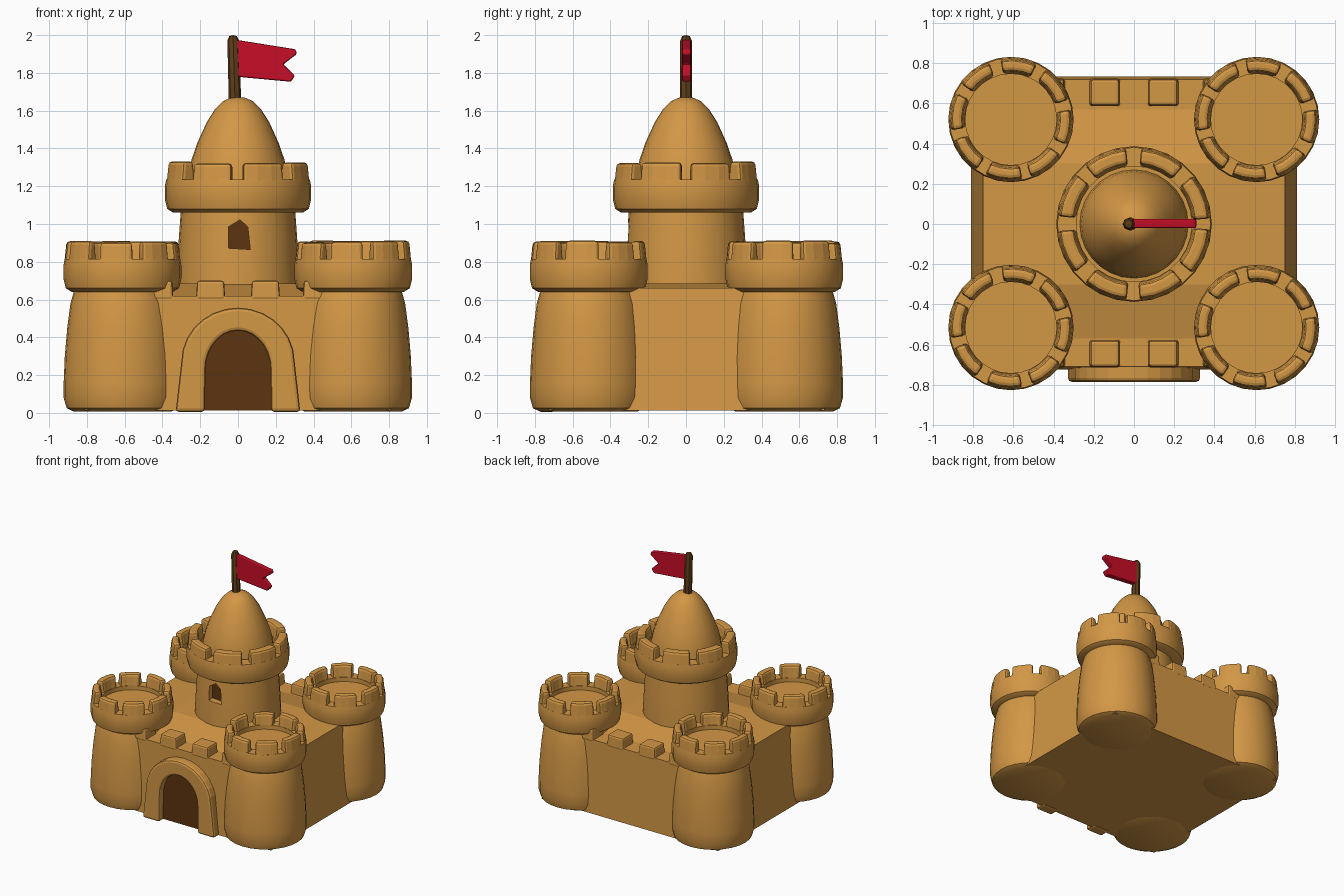
import bpy, bmesh, math, random
from mathutils import Vector

random.seed(4)
if "Cube" in bpy.data.objects:
    bpy.data.objects.remove(bpy.data.objects["Cube"])


def material(name, rgb):
    m = bpy.data.materials.new(name)
    m.use_nodes = True
    m.diffuse_color = (*rgb, 1)
    m.node_tree.nodes["Principled BSDF"].inputs["Base Color"].default_value = (*rgb, 1)
    return m


SAND = material("sand", (0.65, 0.31, 0.06))
DARK = material("dark_wood", (0.11, 0.034, 0.005))
POLE = material("pole_wood", (0.11, 0.046, 0.009))
RED = material("flag_red", (0.58, 0.004, 0.02))


def finish(bm, name, mat, bevel=0, smooth=None):
    bmesh.ops.recalc_face_normals(bm, faces=bm.faces)
    mesh = bpy.data.meshes.new(name)
    bm.to_mesh(mesh)
    bm.free()
    mesh.materials.append(mat)
    ob = bpy.data.objects.new(name, mesh)
    bpy.context.collection.objects.link(ob)
    if bevel:
        mod = ob.modifiers.new("worn_edges", "BEVEL")
        mod.width = bevel
        mod.segments = 2
        mod.limit_method = "ANGLE"
    if smooth:
        bpy.ops.object.select_all(action="DESELECT")
        ob.select_set(True)
        bpy.context.view_layer.objects.active = ob
        bpy.ops.object.shade_smooth_by_angle(angle=math.radians(smooth))
    return ob


def lathe(name, profile, cx, cy, mat=SAND, sides=28):
    """Turn a closed-ended (radius, z) profile around a vertical axis."""
    bm = bmesh.new()
    verts = [bm.verts.new((r, 0, z)) for r, z in profile]
    edges = [bm.edges.new(p) for p in zip(verts, verts[1:])]
    bmesh.ops.spin(bm, geom=verts + edges, axis=(0, 0, 1), cent=(0, 0, 0),
                   angle=math.tau, steps=sides)
    bmesh.ops.remove_doubles(bm, verts=bm.verts, dist=0.0005)
    bmesh.ops.translate(bm, verts=bm.verts, vec=(cx, cy, 0))
    return finish(bm, name, mat, smooth=40)


def prism(name, outline, y0, y1, mat, bevel=0):
    """Extrude an (x, z) outline from y0 to y1."""
    bm = bmesh.new()
    face = bm.faces.new([bm.verts.new((x, y0, z)) for x, z in outline])
    new = bmesh.ops.extrude_face_region(bm, geom=[face])["geom"]
    moved = [v for v in new if isinstance(v, bmesh.types.BMVert)]
    bmesh.ops.translate(bm, verts=moved, vec=(0, y1 - y0, 0))
    return finish(bm, name, mat, bevel)


def arch(half, spring, top, foot=0.0, flare=1.0, n=14):
    """Arch outline running from the right foot over the top to the left foot."""
    pts = [(half * flare, foot)]
    for i in range(n + 1):
        a = math.pi * i / n
        pts.append((half * math.cos(a), spring + (top - spring) * math.sin(a)))
    return pts + [(-half * flare, foot)]


def merlon_ring(name, cx, cy, r_in, r_out, z0, z1, start, gap):
    """Eight curved blocks with narrow gaps, the first gap at angle start."""
    bm = bmesh.new()
    for k in range(8):
        a0 = math.radians(start + 45 * k + gap + random.uniform(-1, 1))
        a1 = math.radians(start + 45 * k + 45 - gap + random.uniform(-1, 1))
        top = z1 - random.uniform(0, 0.012)
        rows = []
        for i in range(4):
            a = a0 + (a1 - a0) * i / 3
            section = ((r_in, z0), (r_out, z0), (r_out - 0.012, top), (r_in + 0.015, top))
            rows.append([bm.verts.new((cx + r * math.cos(a), cy + r * math.sin(a), z))
                         for r, z in section])
        for p, q in zip(rows, rows[1:]):
            for j in range(4):
                bm.faces.new((p[j], p[j - 1], q[j - 1], q[j]))
        bm.faces.new(rows[0])
        bm.faces.new(rows[-1])
    return finish(bm, name, SAND, bevel=0.018)


def crown(name, cx, cy, r, z, start, gap, ring):
    """Overhanging parapet with a sunken floor and merlons."""
    lathe(name + "_parapet",
          [(0, z), (r - 0.045, z), (r - 0.012, z + 0.02), (r, z + 0.07), (r, z + 0.14),
           (r - 0.006, z + 0.175), (r - ring, z + 0.175), (r - ring, z + 0.14),
           (0, z + 0.14)], cx, cy)
    merlon_ring(name + "_merlons", cx, cy, r - ring, r - 0.004, z + 0.15, z + 0.272,
                start, gap)


# Main walls with a gently crowned deck
bm = bmesh.new()
xs = (-0.75, -0.41, 0.41, 0.75)
ys = (-0.71, -0.57, -0.3, 0.3, 0.57, 0.72)


def deck_height(x, y):
    if abs(y) > 0.5:
        return 0.62
    return 0.685 if abs(x) < 0.5 else 0.66


grid = [[bm.verts.new((x, y, deck_height(x, y))) for y in ys] for x in xs]
for a, b in zip(grid, grid[1:]):
    for j in range(len(ys) - 1):
        bm.faces.new((a[j], b[j], b[j + 1], a[j + 1]))
new = bmesh.ops.extrude_face_region(bm, geom=bm.faces[:])["geom"]
for v in new:
    if isinstance(v, bmesh.types.BMVert):
        v.co = Vector((v.co.x * 1.08, v.co.y * 1.02, 0.012))
finish(bm, "castle_walls", SAND)

# Wall merlons, front and back
for side, y in (("front", -0.645), ("back", 0.655)):
    bm = bmesh.new()
    for x in (-0.42, -0.145, 0.145, 0.42):
        block = bmesh.ops.create_cube(bm, size=1)["verts"]
        for v in block:
            taper = 0.92 if v.co.z > 0 else 1
            v.co = Vector((x + v.co.x * 0.155 * taper, y + v.co.y * 0.14 * taper,
                           0.65 + v.co.z * 0.1))
    finish(bm, side + "_wall_merlons", SAND, bevel=0.014)

# Corner towers
for fb, cy in (("front", -0.515), ("back", 0.52)):
    for lr, cx in (("right", -0.612), ("left", 0.61)):
        name = fb + "_" + lr + "_tower"
        lathe(name, [(0, 0.008), (0.26, 0.008), (0.295, 0.025), (0.311, 0.08),
                     (0.311, 0.16), (0.305, 0.3), (0.292, 0.45), (0.275, 0.58),
                     (0.255, 0.65), (0, 0.65)], cx, cy)
        crown(name, cx, cy, 0.312, 0.64, 15, 5, 0.085)

# Central keep with its pointed dome
keep = lathe("keep", [(0, 0.5), (0.328, 0.5), (0.325, 0.7), (0.315, 0.9),
                      (0.302, 1.08), (0, 1.08)], 0, 0)
crown("keep", 0, 0, 0.387, 1.06, 0, 5, 0.1)
lathe("keep_dome", [(0, 1.18), (0.272, 1.18), (0.262, 1.27), (0.246, 1.34), (0.215, 1.43),
                    (0.165, 1.54), (0.12, 1.61), (0.08, 1.65), (0.04, 1.668),
                    (0, 1.672)], 0, 0)

# Recessed keep window
window = [(-0.05, 0.872), (0.065, 0.865), (0.052, 0.985), (0.01, 1.022), (-0.05, 0.985)]
cutter = prism("window_cutter", window, -0.5, -0.25, SAND)
cutter.hide_render = True
cutter.hide_viewport = True
cut = keep.modifiers.new("window", "BOOLEAN")
cut.operation = "DIFFERENCE"
cut.object = cutter
prism("window_panel", window, -0.262, -0.255, DARK)

# Gate arch and door
outer = arch(0.3, 0.27, 0.557, foot=0.005, flare=1.1)
inner = arch(0.172, 0.23, 0.435, foot=0.005, flare=1.02)
prism("gate_arch", outer + inner[::-1], -0.785, -0.69, SAND, bevel=0.018)
prism("gate_door", arch(0.18, 0.23, 0.445, foot=0.015), -0.732, -0.724, DARK)

# Flagpole, leaning slightly, with a swallow-tailed flag
pole = lathe("flagpole", [(0, 1.62), (0.033, 1.62), (0.031, 1.97), (0.02, 1.995),
                          (0, 2.0)], 0, 0, POLE, sides=8)
for v in pole.data.vertices:
    v.co.x -= 0.015 + (v.co.z - 1.62) * 0.03
prism("flag", [(-0.01, 1.78), (0.28, 1.753), (0.302, 1.785), (0.24, 1.845),
               (0.312, 1.9), (0.305, 1.925), (-0.01, 1.975)], -0.02, 0.026, RED, bevel=0.008)
